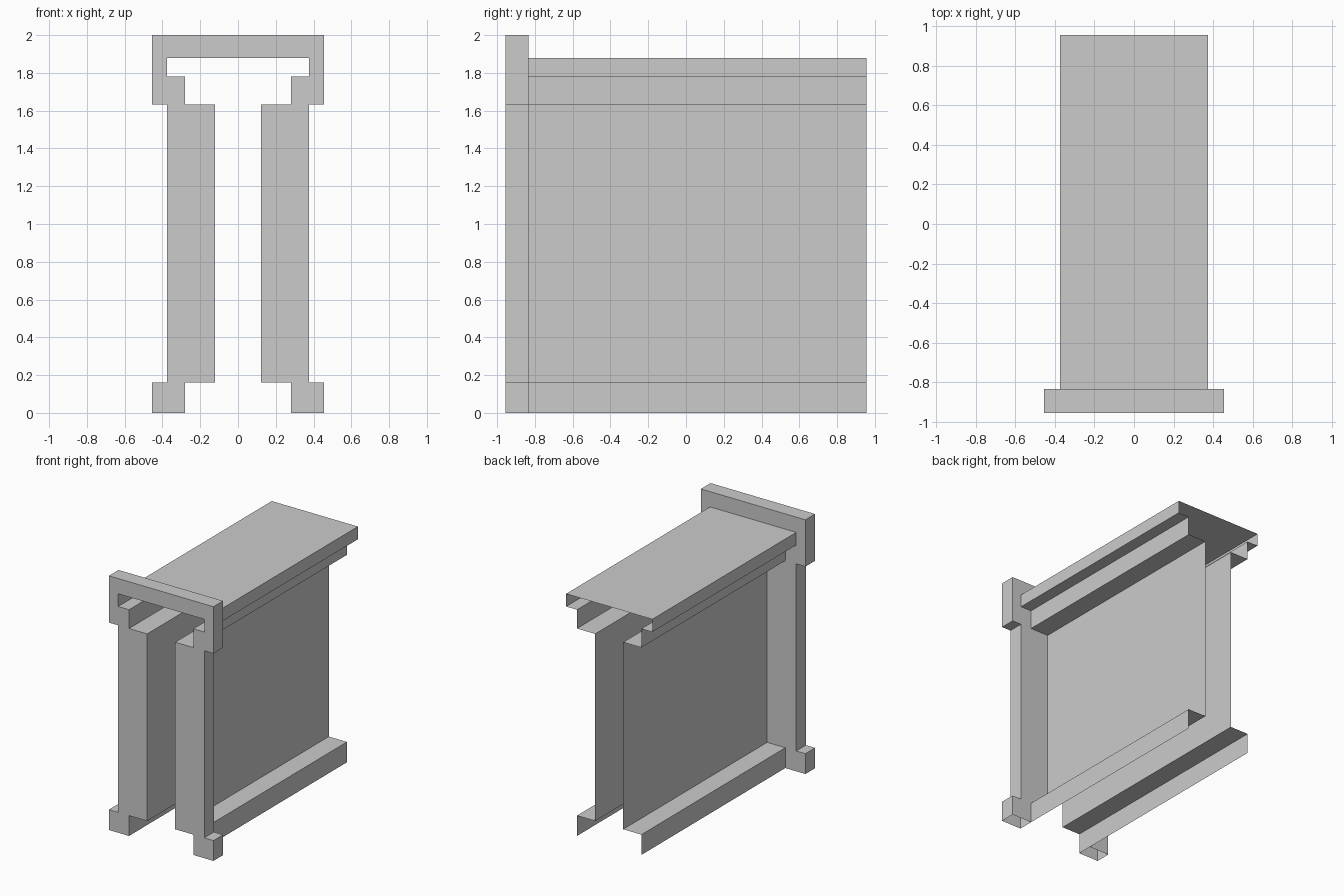
import bpy, bmesh

if "Cube" in bpy.data.objects:
    bpy.data.objects.remove(bpy.data.objects["Cube"])

FRONT, COLLAR, BACK = -0.955, -0.835, 0.955

# Right-hand half profiles (x, z), from the foot up to the roof
inner_half = [(0.28, 0), (0.28, 0.16), (0.122, 0.16), (0.122, 1.632),
              (0.28, 1.632), (0.28, 1.78), (0.375, 1.78), (0.375, 1.88)]
outer_half = [(0.455, 0), (0.455, 0.16), (0.375, 0.16), (0.375, 1.632),
              (0.455, 1.632), (0.455, 2.0)]


def full(half):
    """Mirror a half profile into an open path running foot to foot."""
    return half + [(-x, z) for x, z in reversed(half)]


def ring(bm, path, y):
    return [bm.verts.new((x, y, z)) for x, z in path]


def bridge(bm, a, b, flip=False):
    """Skin two matching open paths with quads."""
    for i in range(len(a) - 1):
        quad = [a[i], a[i + 1], b[i + 1], b[i]]
        bm.faces.new(quad[::-1] if flip else quad)


def finish(bm, name):
    mesh = bpy.data.meshes.new(name)
    bm.normal_update()
    bm.to_mesh(mesh)
    bm.free()
    obj = bpy.data.objects.new(name, mesh)
    bpy.context.collection.objects.link(obj)
    return obj


inner, outer = full(inner_half), full(outer_half)

# Long passage: open thin sheet running to the back
bm = bmesh.new()
bridge(bm, ring(bm, inner, COLLAR), ring(bm, inner, BACK), True)
bmesh.ops.reverse_faces(bm, faces=bm.faces[:])
finish(bm, "passage_shell")

# Front door frame: front and back caps, outer and inner edges, open feet
bm = bmesh.new()
of, ob = ring(bm, outer, FRONT), ring(bm, outer, COLLAR)
inf, inb = ring(bm, inner, FRONT), ring(bm, inner, COLLAR)
bridge(bm, of, ob)
bridge(bm, inf, inb, True)
bm.faces.new(of[::-1] + inf)
bm.faces.new(ob + inb[::-1])
bm.normal_update()
for f in bm.faces:
    # caps must face away from the frame's middle
    if len(f.verts) > 4 and f.normal.y * (f.calc_center_median().y - (FRONT + COLLAR) / 2) < 0:
        f.normal_flip()
# outer edges: roof strip must face up, the rest follows the same winding
top = max((f for f in bm.faces if len(f.verts) == 4), key=lambda f: f.calc_center_median().z)
if top.normal.z < 0:
    for f in bm.faces:
        if len(f.verts) == 4:
            f.normal_flip()
finish(bm, "door_frame")
